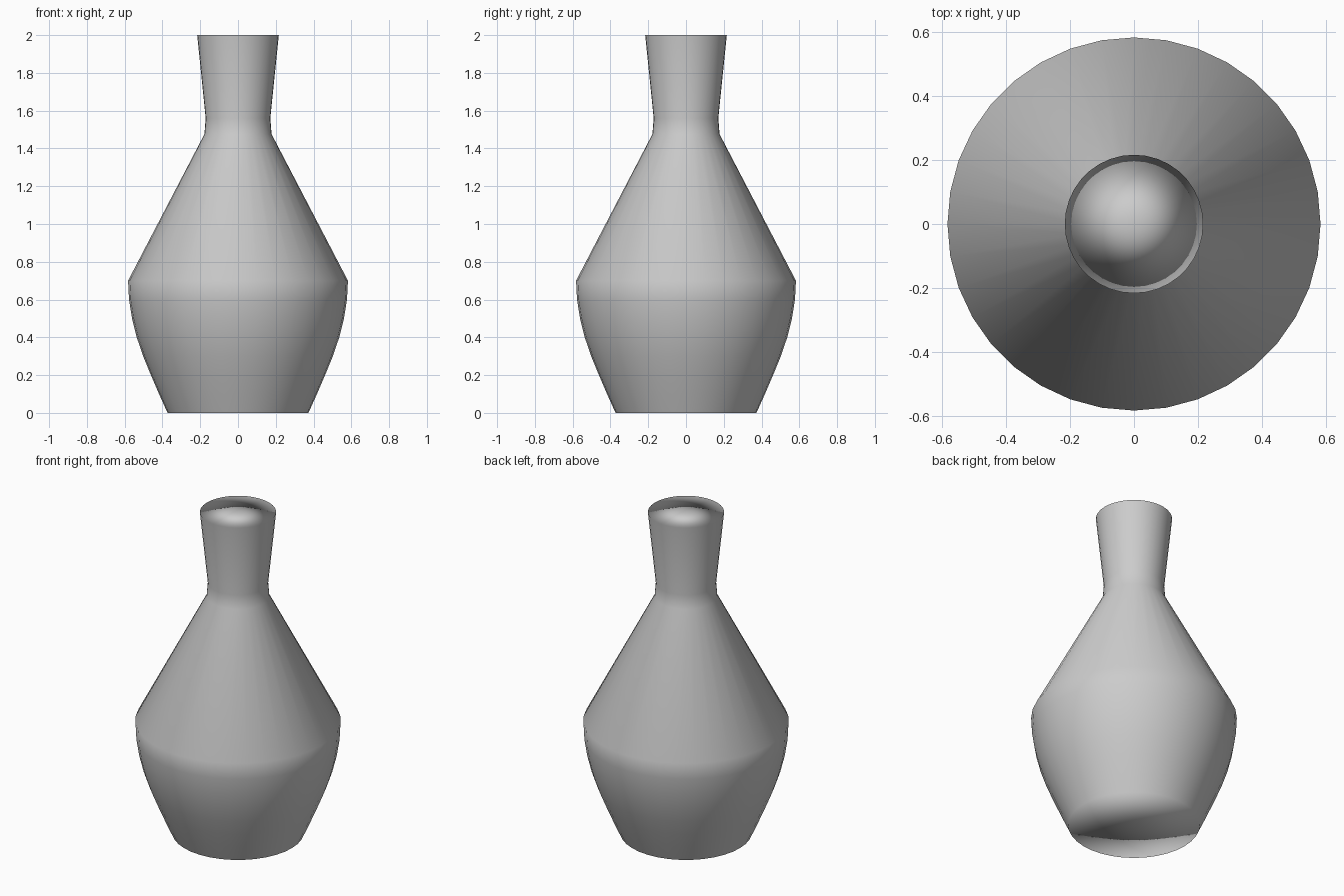
import bpy
import bmesh
import math
from mathutils import Vector

if "Cube" in bpy.data.objects:
    bpy.data.objects.remove(bpy.data.objects["Cube"])

SIDES = 36

# One plain grey for the whole vase
grey = bpy.data.materials.new("plain grey")
grey.use_nodes = True
grey.diffuse_color = (0.6, 0.6, 0.6, 1)
grey.node_tree.nodes["Principled BSDF"].inputs["Base Color"].default_value = grey.diffuse_color

# Radius and height from the foot, over the belly and shoulder, to the lip
PROFILE = [(0.373, 0), (0.418, 0.1), (0.461, 0.2), (0.502, 0.3), (0.536, 0.4),
           (0.561, 0.5), (0.577, 0.6), (0.582, 0.7),
           (0.178, 1.475), (0.171, 1.56), (0.216, 2)]

# Turn the profile around z
bm = bmesh.new()
rings = []
for radius, z in PROFILE:
    rings.append([bm.verts.new((radius * math.cos(math.tau * i / SIDES),
                                radius * math.sin(math.tau * i / SIDES), z))
                  for i in range(SIDES)])
for low, high in zip(rings, rings[1:]):
    for i in range(SIDES):
        j = (i + 1) % SIDES
        bm.faces.new((low[i], low[j], high[j], high[i]))

# Flat fans close the foot and the lip
foot_centre = bm.verts.new((0, 0, PROFILE[0][1]))
lip_centre = bm.verts.new((0, 0, PROFILE[-1][1]))
for i in range(SIDES):
    j = (i + 1) % SIDES
    bm.faces.new((rings[0][j], rings[0][i], foot_centre))
    bm.faces.new((rings[-1][i], rings[-1][j], lip_centre))
for face in bm.faces:
    face.smooth = True
bm.verts.index_update()

mesh = bpy.data.meshes.new("vase")
bm.to_mesh(mesh)

# Both rims keep the slope of the wall, so the caps shade softly into it
normals = [Vector() for _ in mesh.vertices]
for ring, (r0, z0), (r1, z1) in ((rings[0], PROFILE[0], PROFILE[1]),
                                 (rings[-1], PROFILE[-2], PROFILE[-1])):
    for i, vert in enumerate(ring):
        turn = math.tau * i / SIDES
        normals[vert.index] = Vector(((z1 - z0) * math.cos(turn),
                                      (z1 - z0) * math.sin(turn), r0 - r1)).normalized()
bm.free()
mesh.normals_split_custom_set_from_vertices(normals)
mesh.materials.append(grey)
vase = bpy.data.objects.new("vase", mesh)
bpy.context.collection.objects.link(vase)
